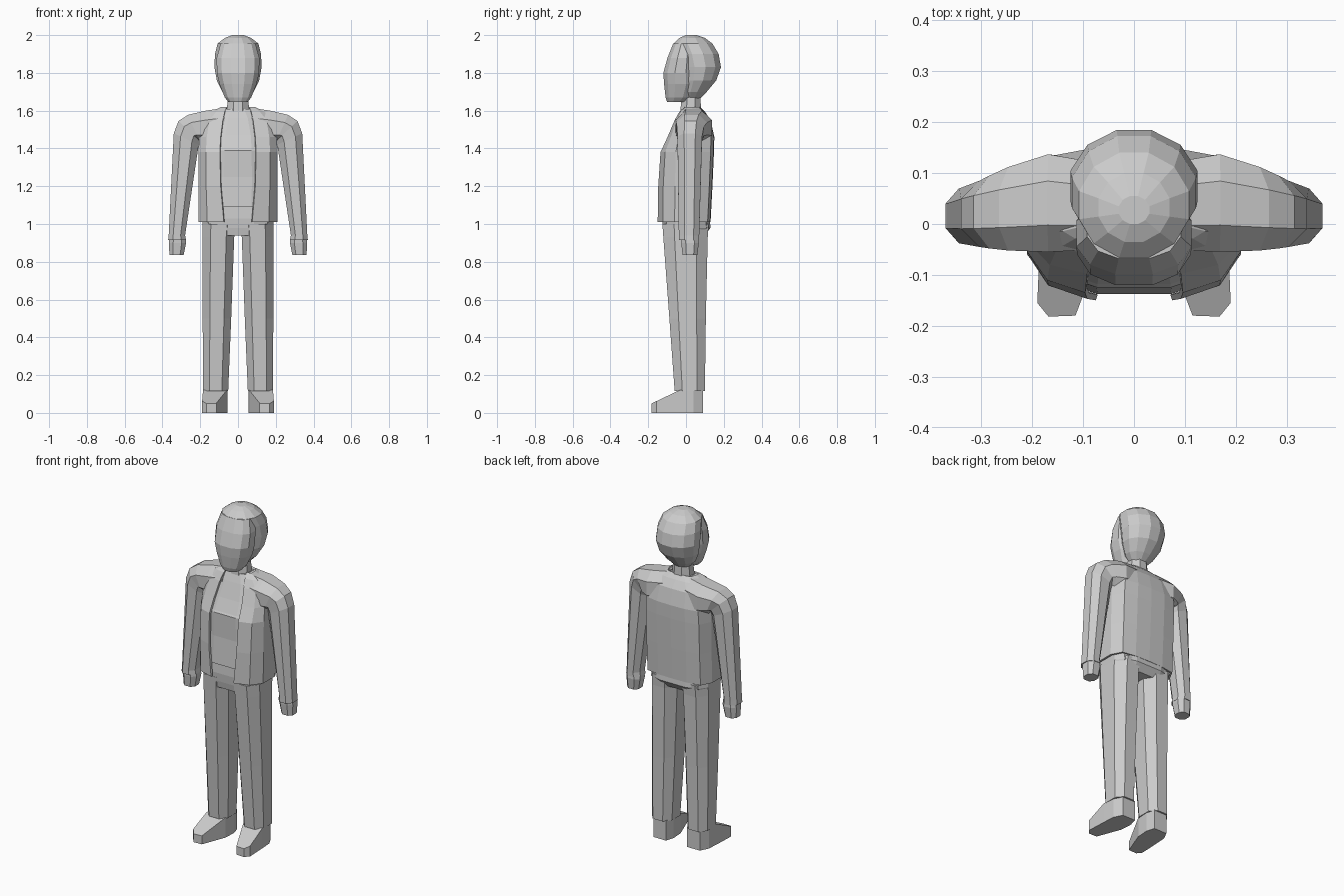
import bpy, bmesh
from math import sin, cos, pi

if "Cube" in bpy.data.objects:
    bpy.data.objects.remove(bpy.data.objects["Cube"])


def finish(name, bm, mirror=False, fix=True):
    if fix:
        bmesh.ops.recalc_face_normals(bm, faces=bm.faces)
    me = bpy.data.meshes.new(name)
    bm.to_mesh(me)
    bm.free()
    ob = bpy.data.objects.new(name, me)
    bpy.context.collection.objects.link(ob)
    if mirror:
        ob.modifiers.new("mirror", 'MIRROR')
    return ob


def section(n, p):
    """Unit superellipse, half-step offset so that flats face the axes."""
    pts = []
    for i in range(n):
        a = (i + 0.5) / n * 2 * pi
        c, s = cos(a), sin(a)
        pts.append((abs(c) ** p * (1 if c > 0 else -1), abs(s) ** p * (1 if s > 0 else -1)))
    m = max(c for c, s in pts)
    k = max(s for c, s in pts)
    return [(c / m, s / k) for c, s in pts]


def loft(name, rings, n=8, p=1.0, mirror=False):
    """Each ring: (x, z) of one end, (x, z) of the other end, front y, back y."""
    bm = bmesh.new()
    loops = []
    for (x0, z0), (x1, z1), yf, yb in rings:
        loops.append([bm.verts.new(((x0 + x1) / 2 + c * (x0 - x1) / 2,
                                    (yf + yb) / 2 + s * (yb - yf) / 2,
                                    (z0 + z1) / 2 + c * (z0 - z1) / 2))
                      for c, s in section(n, p)])
    for a, b in zip(loops, loops[1:]):
        for i in range(n):
            j = (i + 1) % n
            bm.faces.new((a[i], a[j], b[j], b[i]))
    bm.faces.new(loops[0])
    bm.faces.new(loops[-1])
    return finish(name, bm, mirror)


def column(rings):
    """Centred level rings from (z, half width, front y, back y)."""
    return [((w, z), (-w, z), yf, yb) for z, w, yf, yb in rings]


# Head: hair shell, face and neck
loft("hair", column([
    (1.665, .05, -.01, .075), (1.70, .082, -.025, .11), (1.76, .112, -.03, .16),
    (1.83, .125, -.035, .185), (1.90, .122, -.05, .173), (1.955, .108, -.066, .14),
    (1.985, .07, -.035, .10), (2.0, .03, 0, .055)]), n=12)
loft("face", column([
    (1.645, .05, -.10, -.005), (1.67, .07, -.108, .03), (1.74, .098, -.116, .06),
    (1.80, .112, -.12, .06), (1.88, .113, -.098, .06), (1.955, .092, -.068, .06)]),
    n=12, p=.85)
loft("neck", column([(1.54, .08, -.045, .09), (1.60, .06, -.03, .08), (1.70, .05, -.02, .075)]))

# Shirt under the jacket
loft("shirt", column([
    (1.09, .18, -.138, .11), (1.25, .185, -.125, .12), (1.39, .18, -.125, .13),
    (1.40, .18, -.118, .13), (1.47, .17, -.085, .13), (1.56, .13, -.048, .10),
    (1.61, .08, -.025, .07)]), n=12, p=.7)

# Open jacket: half strip mirrored and thickened
bm = bmesh.new()
strips = []
for z, xe, w, yf, yb in [(1.01, .075, .21, -.15, .13), (1.20, .092, .21, -.147, .14),
                         (1.38, .096, .21, -.135, .148), (1.46, .092, .205, -.098, .15),
                         (1.55, .08, .19, -.06, .13), (1.595, .07, .14, -.035, .10),
                         (1.62, .06, .09, -.005, .075)]:
    xm = xe + (w - xe) * .65
    prof = [(xe, yf), (xm, yf * .82), (w, yf * .4), (w, yb * .4),
            (w * .84, yb * .88), (w * .45, yb * .98), (0, yb)]
    strips.append([bm.verts.new((x, y, z)) for x, y in prof])
for a, b in zip(strips, strips[1:]):
    for i in range(6):
        bm.faces.new((a[i], a[i + 1], b[i + 1], b[i]))
jacket = finish("jacket", bm, mirror=True, fix=False)
solid = jacket.modifiers.new("thickness", 'SOLIDIFY')
solid.thickness = .012
solid.offset = -1

# Shoulders and sleeves, cuffs, hands
loft("sleeve", [
    ((.07, 1.615), (.07, 1.42), -.05, .12), ((.17, 1.60), (.165, 1.42), -.055, .137),
    ((.265, 1.578), (.20, 1.43), -.052, .112), ((.315, 1.545), (.203, 1.44), -.048, .095),
    ((.34, 1.48), (.208, 1.42), -.045, .085), ((.367, .94), (.28, .94), -.038, .07),
    ((.37, .915), (.275, .915), -.038, .07)], p=.9, mirror=True)
loft("hand", [((.363, .93), (.278, .93), -.025, .065), ((.366, .90), (.275, .90), -.025, .068),
              ((.363, .835), (.288, .835), -.018, .06)], p=.8, mirror=True)

# Trousers
loft("hips", column([(.94, .183, -.115, .10), (.98, .188, -.122, .13), (1.03, .19, -.126, .125),
                     (1.12, .185, -.12, .115)]), n=12, p=.6)
loft("trouser_leg", [
    ((.185, .115), (.052, .115), -.06, .10), ((.187, .5), (.036, .5), -.088, .105),
    ((.188, .93), (.02, .93), -.12, .115), ((.188, 1.0), (.012, 1.0), -.125, .12)],
    p=.8, mirror=True)

# Shoes: outline with a level ankle and sloping toe
outline = [(.06, -.035), (.115, -.18), (.168, -.182), (.19, -.155), (.185, -.035),
           (.18, .04), (.155, .09), (.07, .09), (.055, .04)]
bm = bmesh.new()
low = [bm.verts.new((x, y, 0)) for x, y in outline]
top = [bm.verts.new((x, y, min(.12, .05 + (y + .182) * .477))) for x, y in outline]
for i in range(9):
    j = (i + 1) % 9
    bm.faces.new((low[i], low[j], top[j], top[i]))
bm.faces.new(low)
bm.faces.new(top[:5])
bm.faces.new(top[4:] + top[:1])
finish("shoe", bm, mirror=True)
